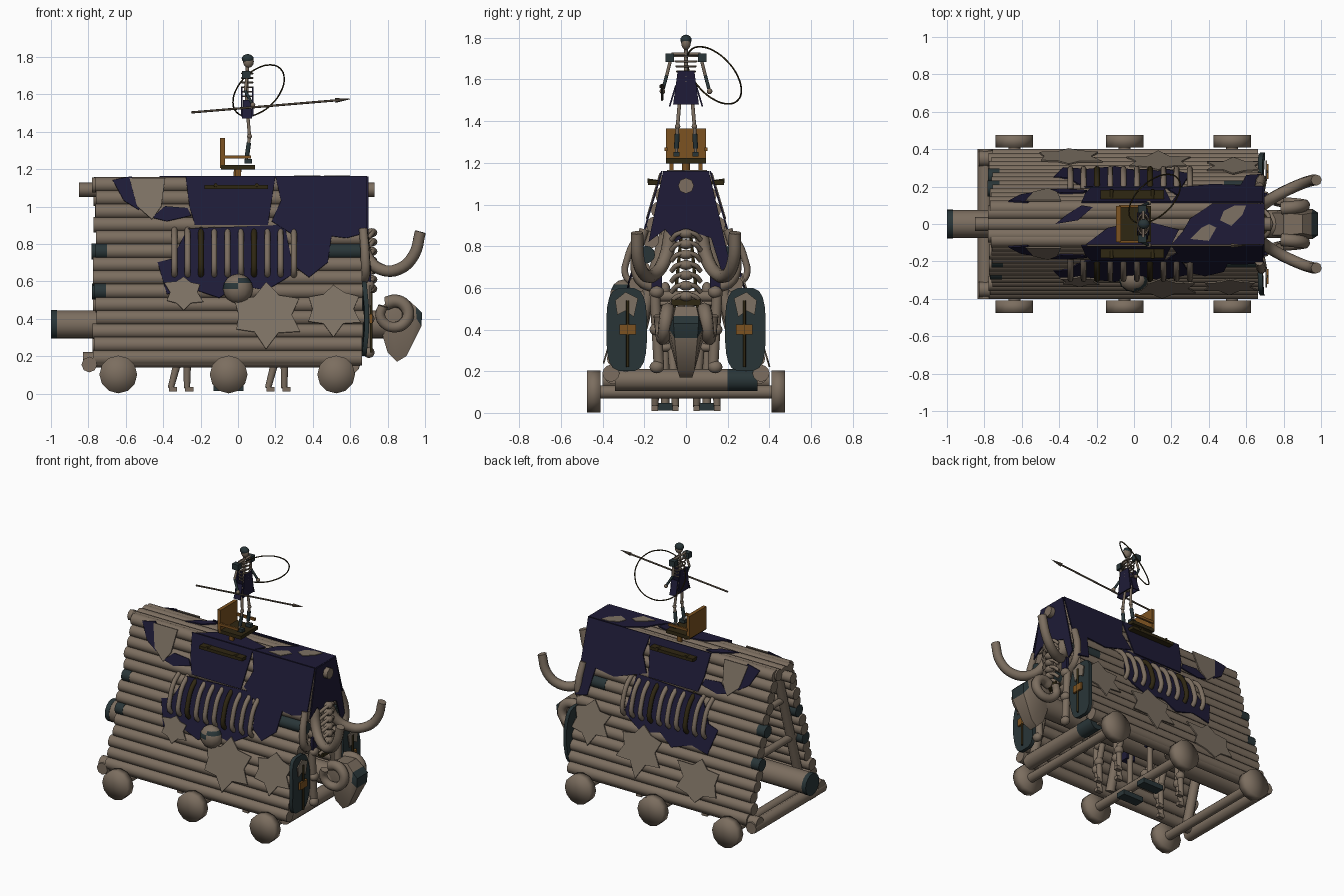
import bpy, bmesh, math, random
from mathutils import Vector as V

if "Cube" in bpy.data.objects:
    bpy.data.objects.remove(bpy.data.objects["Cube"])
random.seed(4)

def material(name, *rgb):
    m = bpy.data.materials.new(name)
    m.use_nodes = True
    m.diffuse_color = (*rgb, 1)
    m.node_tree.nodes["Principled BSDF"].inputs["Base Color"].default_value = (*rgb, 1)
    return m

WOOD = material("weathered wood", .2, .155, .115)
HIDE = material("hide", .205, .165, .125)
CLOTH = material("navy cloth", .013, .011, .038)
TEAL = material("teal metal", .022, .036, .039)
ORANGE = material("orange wood", .2, .085, .015)
DARK = material("dark wood", .028, .02, .006)
SPEAR = material("spear wood", .085, .065, .045)

def finish(name, bm, *mats, sharp=.8):
    """Turn a bmesh into an object, smooth except at sharp edges."""
    bmesh.ops.recalc_face_normals(bm, faces=bm.faces)
    for f in bm.faces:
        f.smooth = True
    for e in bm.edges:
        e.smooth = len(e.link_faces) == 2 and e.calc_face_angle(0) < sharp
    me = bpy.data.meshes.new(name)
    bm.to_mesh(me)
    bm.free()
    for m in mats:
        me.materials.append(m)
    ob = bpy.data.objects.new(name, me)
    bpy.context.collection.objects.link(ob)
    return ob

def rod(name, a, b, r, mat=WOOD, r2=None, sides=12, sharp=.8):
    a, b = V(a), V(b)
    bm = bmesh.new()
    bmesh.ops.create_cone(bm, cap_ends=True, cap_tris=sharp > 2, segments=sides, radius1=r,
                          radius2=r if r2 is None else r2, depth=(b - a).length)
    bmesh.ops.rotate(bm, verts=bm.verts, matrix=(b - a).to_track_quat('Z', 'Y').to_matrix())
    bmesh.ops.translate(bm, verts=bm.verts, vec=(a + b) / 2)
    finish(name, bm, mat, sharp=sharp)

def solid(name, c, size, *mats, is_ball=False):
    bm = bmesh.new()
    if is_ball:
        bmesh.ops.create_uvsphere(bm, u_segments=12, v_segments=8, radius=1)
    else:
        bmesh.ops.create_cube(bm, size=1)
    bmesh.ops.scale(bm, verts=bm.verts, vec=size)
    bmesh.ops.translate(bm, verts=bm.verts, vec=c)
    return finish(name, bm, *mats)

def tube(name, pts, r, mat=WOOD, cyclic=False, tip=1):
    cu = bpy.data.curves.new(name, 'CURVE')
    cu.dimensions, cu.use_fill_caps = '3D', True
    cu.bevel_depth, cu.bevel_resolution, cu.resolution_u = r, 2, 4
    sp = cu.splines.new('BEZIER')
    sp.bezier_points.add(len(pts) - 1)
    for i, (p, co) in enumerate(zip(sp.bezier_points, pts)):
        p.co, p.radius = co, 1 + (tip - 1) * i / len(pts)
        p.handle_left_type = p.handle_right_type = 'AUTO'
    sp.use_cyclic_u = cyclic
    tmp = bpy.data.objects.new("tmp", cu)
    bm = bmesh.new()
    bm.from_mesh(tmp.to_mesh())
    bpy.data.objects.remove(tmp)
    finish(name, bm, mat)

def plate(name, pts, n, mat, t=.008):
    """Prism on an outline, thickened along n."""
    bm = bmesh.new()
    low, top = [[bm.verts.new(V(p) + V(n) * k) for p in pts] for k in (0, t)]
    for ring in [low, top] + [(low[i - 1], low[i], top[i], top[i - 1]) for i in range(len(pts))]:
        bm.faces.new(ring)
    finish(name, bm, mat)

def line(z):
    """Half width of the sloping wall at height z."""
    return .36 - .297 * (z - .19)

def wall_patch(name, s, xz, mat, lift=.04):
    plate(name, [(x, s * (line(z) + lift), z) for x, z in xz], (0, s * .96, .285), mat)

def star(cx, cz, r):
    ks = [r * (random.uniform(.95, 1.25) if i % 2 else random.uniform(.65, .8)) for i in range(12)]
    return [(cx + k * math.cos(i * math.pi / 6), cz + k * .85 * math.sin(i * math.pi / 6)) for i, k in enumerate(ks)]

# log walls, cloth, hides and ribs, one side at a time
for s in (-1, 1):
    for i in range(14):
        z = .19 + i * .0712
        y, x0, x1 = s * line(z), random.uniform(-.78, -.755), random.uniform(.66, .68)
        rod("wall_log", (x0, y, z), (x1, y, z), .041)
        if i in (5, 8):
            rod("log_band", (x0 - .003, y, z), (x0 + .06, y, z), .0425, TEAL)
        if i == 8:
            rod("log_band", (.48, y, z), (x1 + .003, y, z), .0425, TEAL)
    front_edge = [(.69, .86), (.58, .83), (.5, .84), (.48, .7), (.38, .62), (.3, .68), (.29, .85)] if s < 0 else \
        [(.69, .66), (.6, .68), (.57, .86), (.42, .84), (.3, .88)]
    for name, xz, mat, lift in (
            ("front_cloth", [(.23, 1.03), (.2, 1.16), (.69, 1.16)] + front_edge + [(.18, .92)], CLOTH, .04),
            ("middle_cloth", [(-.28, 1.16), (.2, 1.16), (.16, .9), (-.23, .9), (-.26, 1)], CLOTH, .04),
            ("rear_cloth", [(-.67, 1.14), (-.57, 1.16), (-.5, 1.02), (-.53, .98), (-.61, 1.03)], CLOTH, .04),
            ("cloth_strip", [(-.46, .94), (-.39, 1), (-.27, .99), (-.25, .95), (-.38, .92)], CLOTH, .04),
            ("lower_cloth", [(-.43, .7), (-.35, .72), (-.27, .88), (.25, .9), (.3, .64), (.15, .55), (0, .58),
                             (-.1, .51), (-.25, .56), (-.38, .53)], CLOTH, .037),
            ("upper_hide", [(-.58, 1.15), (-.39, 1.15), (-.41, 1), (-.46, .93), (-.54, 1)], HIDE, .045)):
        wall_patch(name, s, xz, mat, lift)
    for spot in ((-.29, .54, .1), (.15, .42, .19), (.51, .45, .15)) if s < 0 else \
            ((-.35, .36, .17), (.13, .45, .18), (.53, .53, .15)):
        wall_patch("hide_patch", s, star(*spot), HIDE, .046)
    for i in range(10):
        arc = [(-.34 + i * .071, s * (line(z) + b), z) for z, b in
               ((.88, .02), (.83, .07), (.74, .085), (.66, .07), (.62, .02))]
        tube("side_rib", arc, .016, DARK if i in (2, 6) else WOOD)
    # shelf beside the roof
    solid("roof_shelf", (-.01, s * .157, 1.105), (.34, .05, .022), DARK)
    for x in (-.12, .1):
        rod("shelf_peg", (x, s * .08, 1.1), (x, s * .185, 1.115), .01, DARK)
    # wheels, frame posts and bottom rail
    for x in (-.64, -.05, .525):
        rod("wheel", (x, s * .41, .102), (x, s * .476, .102), .101, sharp=3)
    for x in (-.7, -.05, .6):
        rod("frame_post", (x, s * .3, .16), (x, s * .03, 1.08), .032)
    rod("bottom_rail", (-.83, s * .35, .18), (.6, s * .35, .18), .042)

# skull ornament on the front wall, with a metal band
skull = solid("wall_skull", (0, -.3, .56), (.08, .065, .08), WOOD, TEAL, is_ball=True)
for p in skull.data.polygons:
    p.material_index = int(.57 < p.center.z - p.center.x * .3 < .605)

# roof, axles and cross beams
for y in (-.06, 0, .06):
    rod("roof_log", (-.78, y, 1.115), (.67, y, 1.115), .04)
rod("ridge_beam", (-.85, 0, 1.09), (.73, 0, 1.09), .038, sides=8)
for name, pts, mat, z in (
        ("roof_cloth", [(.2, -.11), (.69, -.11), (.69, .11), (.42, .11), (.3, .03), (.26, -.04)], CLOTH, 1.154),
        ("roof_cloth_middle", [(-.26, -.11), (.2, -.11), (.24, -.03), (.05, .02), (-.14, -.02)], CLOTH, 1.154),
        ("roof_cloth_rear", [(-.42, 0), (-.3, .02), (-.22, .09), (-.28, .1), (-.36, .05)], CLOTH, 1.154),
        ("roof_hide", [(.3, -.08), (.36, -.02), (.4, 0), (.44, -.02), (.4, -.09)], HIDE, 1.158),
        ("roof_hide", [(.46, .02), (.48, .07), (.54, .1), (.6, .1), (.58, .05), (.52, -.01)], HIDE, 1.158)):
    plate(name, [(x, y, z) for x, y in pts], (0, 0, 1), mat)
for x in (-.64, -.05, .525):
    rod("axle", (x, -.42, .1), (x, .42, .1), .032)
for x in (-.7, -.05, .6):
    rod("tie_beam", (x, -.22, .56), (x, .22, .56), .026)
    rod("upper_tie", (x, -.12, .86), (x, .12, .86), .022)
rod("rear_beam", (-.795, -.4, .155), (-.795, .4, .155), .042, sides=8)
rod("front_beam", (.6, -.34, .158), (.6, .34, .158), .052)
rod("front_beam_band", (.6, .2, .158), (.6, .342, .158), .0535, TEAL)

# cloth hung over the front end
plate("end_cloth", [(.69, y, z) for y, z in ((-.11, 1.16), (.11, 1.16), (.17, .9), (.21, .72), (.17, .68), (.12, .84),
                                            (.03, .87), (-.05, .82), (-.1, .88), (-.18, .82))], (1, 0, 0), CLOTH)

# ram beam with hanging ropes
rod("ram_beam", (-.98, 0, .37), (.8, 0, .37), .075, sides=16)
rod("ram_end_cap", (-1, 0, .37), (-.968, 0, .37), .077, TEAL, sides=16)
for x in (-.45, .35):
    rod("ram_rope", (x, .07, .37), (x, 0, 1.08), .008, DARK)
    rod("ram_rope", (x, -.07, .37), (x, 0, 1.08), .008, DARK)

# ram head, with a metal brow on its forward faces
bm = bmesh.new()
for x, z, w in ((.74, .42, .06), (.8, .5, .06), (.9, .51, .05), (.95, .465, .06), (.985, .43, .06), (.98, .36, .055),
                (.955, .4, .08), (.9, .2, .04), (.85, .17, .03), (.8, .22, .04), (.82, .36, .085)):
    bm.verts.new((x, w, z))
    bm.verts.new((x, -w, z))
bmesh.ops.convex_hull(bm, input=bm.verts)
head = finish("ram_head", bm, WOOD, TEAL)
for p in head.data.polygons:
    p.material_index = int(p.center.x > .94 and p.center.z > .36)

# shields, horns and bones at the front end
for s in (-1, 1):
    curl = [(.835 + .075 * math.cos(a), s * (.1 - .008 * a), .425 + .07 * math.sin(a))
            for a in [2.2 - i * .75 for i in range(9)]]
    tube("curled_horn", curl, .036, tip=.7)
    tube("tusk", [(.66, s * .07, .88), (.685, s * .1, .74), (.76, s * .15, .665), (.86, s * .2, .665),
                  (.94, s * .23, .74), (.975, s * .235, .865)], .034, tip=.85)
    tube("outer_horn", [(.66, s * .14, .6), (.68, s * .22, .64), (.68, s * .24, .74), (.67, s * .2, .88)], .03, tip=.7)
    outline = [(s * (.285 + .098 * math.copysign(abs(math.cos(a)) ** .5, math.cos(a))),
                .4 + .2 * math.copysign(abs(math.sin(a)) ** .7, math.sin(a)))
               for a in [math.tau * (i + .5) / 20 for i in range(20)]]
    plate("shield", [(.662 + .02 * (1 - abs(z - .4) * 5), y, z) for y, z in outline], (1, 0, 0), TEAL, .025)
    plate("shield_patch", [(.704, s * (.28 + y), z) for y, z in
                           ((-.05, .55), (.01, .58), (.06, .54), (.05, .47), (.01, .49), (-.03, .46))], (1, 0, 0), HIDE)
    rod("shield_spike", (.712, s * .28, .22), (.712, s * .28, .54), .007, DARK)
    solid("shield_boss", (.711, s * .28, .4), (.015, .08, .05), ORANGE)
    solid("hanging_cloth", (.7, s * .14, .63), (.02, .05, .11), CLOTH)
    rod("long_bone", (.69, s * .13, .22), (.69, s * .15, .58), .025)
    for z in (.22, .4, .58):
        solid("bone_joint", (.7, s * .14, z), (.03, .035, .03), WOOD, is_ball=True)
for z in [.56 + i * .05 for i in range(7)]:
    solid("spine_bone", (.715, 0, z), (.03, .035, .024), WOOD, is_ball=True)
    tube("front_rib", [(.695, -.07, z - .03), (.72, -.04, z), (.72, .04, z), (.695, .07, z - .03)], .012)
solid("front_yoke", (.7, 0, .53), (.04, .14, .03), DARK)

# rider's seat on the roof
rod("seat_post", (-.01, 0, 1.12), (0, 0, 1.21), .02, ORANGE)
solid("seat_base", (0, 0, 1.21), (.18, .19, .025), DARK)
solid("seat_back", (-.083, 0, 1.285), (.025, .19, .16), ORANGE)
for s in (-1, 1):
    solid("seat_leg", (0, s * .07, 1.18), (.03, .02, .07), ORANGE)
    solid("seat_arm", (-.005, s * .095, 1.265), (.15, .014, .018), ORANGE)

def skeleton(who, x, y, z, h, t, foot, stride=0):
    """Standing bone figure facing +x, h tall, with limb thickness t."""
    def at(dx, dy, dz):
        return (x + dx * h, y + dy * h, z + dz * h)
    for k in (-1, 1):
        d = k * stride
        knee, elbow, wrist = at(.02 + d * .6, k * .07, .25), at(-.02, k * .16, .67), at(.05, k * .195, .54)
        rod(who + "_shin", at(-.01 + d, k * .08, .03), knee, t * .8, r2=t)
        rod(who + "_thigh", knee, at(0, k * .05, .49), t)
        solid(who + "_foot", at(.01 + d, k * .08, .02), (.07 * h, .05 * h, .04 * h), foot)
        rod(who + "_upper_arm", at(0, k * .12, .83), elbow, t * .9)
        rod(who + "_forearm", elbow, wrist, t * .9, foot)
        for part, c in (("_knee", knee), ("_hand", wrist)):
            solid(who + part, c, [t * 1.5] * 3, WOOD, is_ball=True)
    rod(who + "_spine", at(-.01, 0, .48), at(0, 0, .91), t)
    rod(who + "_collar", at(0, -.12, .85), at(0, .12, .85), t * .8)
    solid(who + "_pelvis", at(0, 0, .49), (.045 * h, .07 * h, .035 * h), WOOD, is_ball=True)
    solid(who + "_skull", at(.01, 0, .94), (.05 * h, .04 * h, .058 * h), WOOD, is_ball=True)
    for i in range(6):
        ring = [at(.05 * math.cos(a), (.06 + .007 * i) * math.sin(a), .62 + i * .042)
                for a in [math.tau * j / 8 for j in range(8)]]
        tube(who + "_rib", ring, t * .5, cyclic=True)

# rider with armour, ring and spear
skeleton("rider", .05, 0, 1.23, .58, .009, TEAL)
solid("rider_helmet", (.052, 0, 1.79), (.032, .027, .025), TEAL, is_ball=True)
for s in (-1, 1):
    solid("rider_shoulder_guard", (.045, s * .078, 1.705), (.045, .04, .04), TEAL)
    rod("rider_shin_guard", (.048, s * .046, 1.27), (.058, s * .042, 1.34), .012, TEAL)
    plate("rider_skirt_side", [(.05 + a, s * (.045 + b), c) for a, b, c in
                               ((-.022, 0, 1.57), (.022, 0, 1.57), (.025, .03, 1.47), (-.028, .03, 1.47))],
          (0, s, 0), CLOTH)
    plate("rider_skirt_panel", [(.05 + s * .025, b, c) for b, c in
                                ((-.04, 1.64), (.04, 1.64), (.062, 1.48), (-.062, 1.48))], (s, 0, 0), CLOTH)
normal = V((-1, 1.1, 1)).normalized()
u = normal.orthogonal().normalized()
tube("rider_ring", [V((.11, .135, 1.62)) + .165 * (u * math.cos(a) + normal.cross(u) * math.sin(a))
                    for a in [math.tau * i / 12 for i in range(12)]], .004, DARK, cyclic=True)
rod("spear_shaft", (-.25, -.115, 1.503), (.53, -.115, 1.568), .006, SPEAR, sides=8)
rod("spear_tip", (.52, -.115, 1.567), (.6, -.115, 1.575), .013, SPEAR, r2=.001, sides=6)

# crew walking inside
for y in (-.1, .1):
    skeleton("crew", -.31, y, .01, .62, .021, WOOD, .07)
    skeleton("crew", .21, y, .01, .62, .021, WOOD, .07)
    solid("crew_boot", (-.05, y, .03), (.16, .07, .035), TEAL)
    rod("crew_leg", (-.05, y, .03), (-.05, y, .4), .02)
    solid("crew_belt", (-.05, y * 1.2, .4), (.08, .07, .03), ORANGE)
    solid("crew_skirt", (-.05, y * 1.2, .35), (.07, .06, .08), CLOTH)
